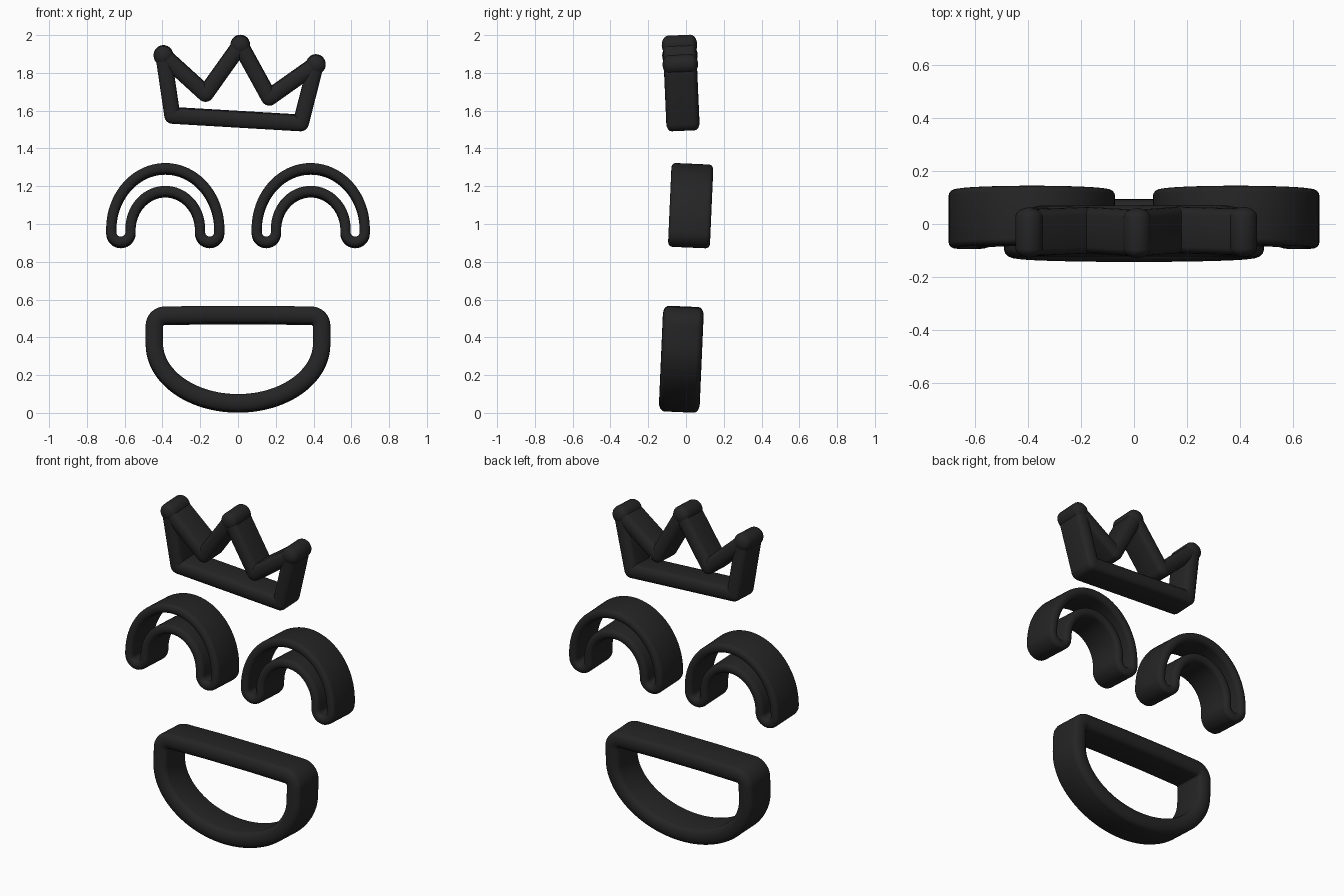
import bpy, bmesh, math
from mathutils import Vector, Matrix

cube = bpy.data.objects.get("Cube")
if cube:
    bpy.data.objects.remove(cube)

black = bpy.data.materials.new("soft black")
black.use_nodes = True
COLOUR = (0.018, 0.018, 0.018, 1)
black.diffuse_color = COLOUR
black.node_tree.nodes["Principled BSDF"].inputs["Base Color"].default_value = COLOUR


def finish(name, bm, pivot, tilt):
    """Turn a bmesh into a smooth object leaning about its pivot."""
    bmesh.ops.recalc_face_normals(bm, faces=bm.faces)
    mesh = bpy.data.meshes.new(name)
    bm.to_mesh(mesh)
    bm.free()
    obj = bpy.data.objects.new(name, mesh)
    bpy.context.collection.objects.link(obj)
    mesh.materials.append(black)
    obj.matrix_world = Matrix.Translation(pivot) @ Matrix.Rotation(math.radians(tilt), 4, 'X')
    bpy.ops.object.select_all(action='DESELECT')
    obj.select_set(True)
    bpy.context.view_layer.objects.active = obj
    bpy.ops.object.shade_smooth_by_angle(angle=math.radians(50))
    return obj


def arc(cx, cz, rx, rz, start, end, steps):
    return [Vector((cx + rx * math.cos(a), cz + rz * math.sin(a)))
            for a in (math.radians(start + (end - start) * i / steps) for i in range(steps + 1))]


def round_corners(points, radius, steps=10):
    """Replace the sharp corners of a closed path with small arcs."""
    out = []
    for i, p in enumerate(points):
        a = (points[i - 1] - p).normalized()
        b = (points[(i + 1) % len(points)] - p).normalized()
        half = a.angle(b) / 2
        if half > math.radians(80):
            out.append(p)
            continue
        centre = p + (a + b).normalized() * radius / math.sin(half)
        first = p + a * radius / math.tan(half) - centre
        last = p + b * radius / math.tan(half) - centre
        sweep = math.atan2(first.x * last.y - first.y * last.x, first.dot(last))
        for k in range(steps + 1):
            out.append(centre + Matrix.Rotation(sweep * k / steps, 2) @ first)
    return out


def section(half_width, half_depth, cap):
    """Straight-sided band with rounded front and back edges."""
    n = 8
    pts = []
    for side in (1, -1):
        for k in range(n + 1):
            a = math.pi * k / n
            pts.append((side * half_width * math.cos(a),
                        side * (half_depth - cap + cap * math.sin(a))))
    return pts


def band(name, path, profile, pivot, tilt):
    """Sweep a profile round a closed path in the upright plane."""
    bm = bmesh.new()
    rings = []
    count = len(path)
    for i, p in enumerate(path):
        t = ((p - path[i - 1]).normalized() + (path[(i + 1) % count] - p).normalized()).normalized()
        rings.append([bm.verts.new((p.x - t.y * u - pivot.x, v, p.y + t.x * u - pivot.z))
                      for u, v in profile])
    m = len(profile)
    for i in range(count):
        a, b = rings[i - 1], rings[i]
        for j in range(m):
            bm.faces.new((a[j - 1], a[j], b[j], b[j - 1]))
    return finish(name, bm, pivot, tilt)


def knob(name, x, z, radius, half_depth, cap, pivot, tilt):
    """Rounded tip stretched front to back."""
    bm = bmesh.new()
    bmesh.ops.create_uvsphere(bm, u_segments=28, v_segments=15, radius=1)
    for v in bm.verts:
        px, py, pz = v.co
        depth = pz * cap + math.copysign(half_depth - cap, pz)
        v.co = (x - pivot.x + px * radius, depth, z - pivot.z + py * radius)
    return finish(name, bm, pivot, tilt)


# Mouth: half-ellipse closed by a straight upper lip
mouth = arc(0, 0.365, 0.443, 0.315, 180, 360, 48)
mouth += [Vector((0.443, 0.513)), Vector((0.15, 0.518)),
          Vector((-0.15, 0.518)), Vector((-0.443, 0.513))]
band("mouth", round_corners(mouth, 0.055), section(0.046, 0.108, 0.03),
     Vector((0, -0.025, 0.28)), -2.5)

# Eyes: outlined arches with rounded feet
for name, cx in (("left_eye", 0.385), ("right_eye", -0.385)):
    foot = 0.235
    eye = arc(cx, 0.97, 0.286, 0.322, 0, 180, 40)
    eye += arc(cx - foot, 0.953, 0.051, 0.051, 180, 360, 14)
    eye += arc(cx, 0.97, 0.184, 0.201, 180, 0, 32)
    eye += arc(cx + foot, 0.953, 0.051, 0.051, 180, 360, 14)
    band(name, eye, section(0.027, 0.111, 0.022), Vector((cx, 0.025, 1.1)), -2.5)

# Crown: zigzag outline with a knob on each point
crown_pivot = Vector((0, -0.025, 1.73))
tips = [(-0.395, 1.893), (0.012, 1.948), (0.412, 1.845)]
outline = [tips[0], (-0.348, 1.575), (0.333, 1.535), tips[2],
           (0.165, 1.67), tips[1], (-0.172, 1.69)]
band("crown", round_corners([Vector(p) for p in outline], 0.003),
     section(0.042, 0.088, 0.027), crown_pivot, 2.5)
for name, (x, z) in zip(("right_tip", "middle_tip", "left_tip"), tips):
    knob("crown_" + name, x, z, 0.052, 0.094, 0.037, crown_pivot, 2.5)
